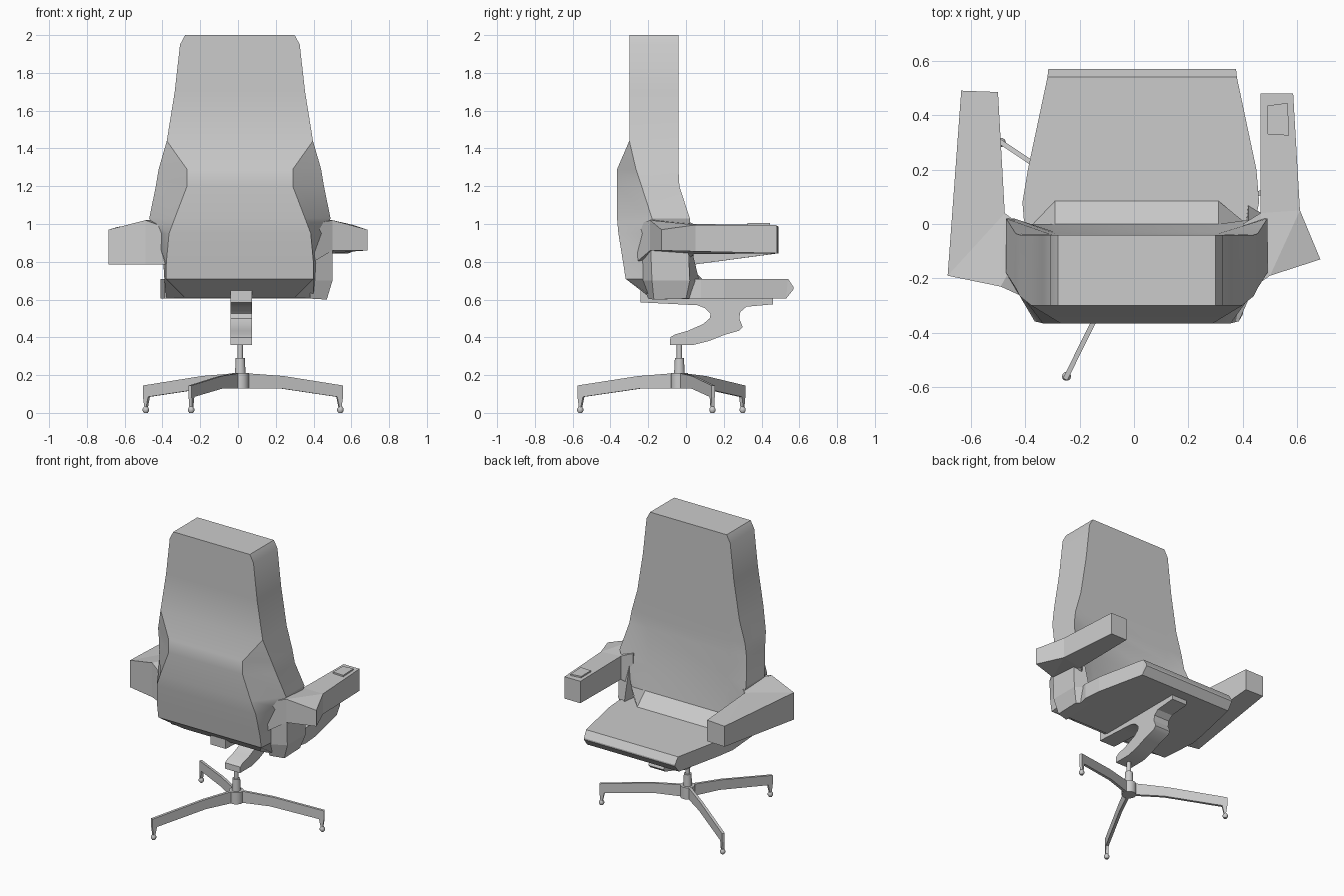
import bpy, bmesh, math
from mathutils import Vector


def make(name, rings, cap=True, smooth=0):
    """Loft equal-length rings of points into a closed solid."""
    bm = bmesh.new()
    vs = [[bm.verts.new(p) for p in r] for r in rings]
    n = len(rings[0])
    for a, b in zip(vs, vs[1:]):
        for i in range(n):
            j = (i + 1) % n
            bm.faces.new((a[i], a[j], b[j], b[i]))
    if cap:
        bm.faces.new(vs[0][::-1])
        bm.faces.new(vs[-1])
    bmesh.ops.remove_doubles(bm, verts=bm.verts, dist=0.0005)
    bmesh.ops.triangulate(bm, faces=[f for f in bm.faces if len(f.verts) > 4])
    bmesh.ops.recalc_face_normals(bm, faces=bm.faces)
    me = bpy.data.meshes.new(name)
    bm.to_mesh(me)
    bm.free()
    ob = bpy.data.objects.new(name, me)
    bpy.context.collection.objects.link(ob)
    if smooth:
        bpy.ops.object.select_all(action='DESELECT')
        bpy.context.view_layer.objects.active = ob
        ob.select_set(True)
        bpy.ops.object.shade_smooth_by_angle(angle=math.radians(smooth))
    return ob


def prism(name, pts):
    """Solid over a plan outline of (x, y, bottom z, top z)."""
    return make(name, [[(x, y, b) for x, y, b, t in pts],
                       [(x, y, t) for x, y, b, t in pts]])


def slab(name, profile, x0, x1):
    """Side profile (y, z) extruded across x."""
    return make(name, [[(x, y, z) for y, z in profile] for x in (x0, x1)], smooth=30)


def turned(name, x, y, rz, sides=16):
    """Turned part from (radius, z) pairs."""
    return make(name, [[(x + r * math.cos(2 * math.pi * i / sides),
                         y + r * math.sin(2 * math.pi * i / sides), z)
                        for i in range(sides)] for r, z in rz], smooth=35)


# Backrest shell: z, half width, rear half width, rear y, side rear y,
# side front y, inner half width, inner y
sections = [
    (2.00, .290, .290, -.300, -.300, -.040, .29, -.040),
    (1.95, .317, .317, -.300, -.300, -.040, .29, -.040),
    (1.70, .345, .345, -.300, -.300, -.040, .30, -.040),
    (1.44, .387, .387, -.300, -.300, -.040, .31, -.040),
    (1.29, .430, .280, -.365, -.265, -.040, .31, -.040),
    (1.20, .445, .280, -.365, -.235, -.035, .31, -.040),
    (1.03, .480, .345, -.365, -.180, .020, .30, -.035),
    (.95, .450, .375, -.358, -.190, .020, .30, -.030),
    (.79, .405, .390, -.332, -.200, .000, .30, .000),
    (.71, .400, .390, -.320, -.200, -.020, .30, .085),
    (.61, .390, .290, -.190, -.170, -.020, .30, .060),
]
rings = []
for z, w, bw, yb, ysb, ysf, fw, yf in sections:
    half = [(bw, yb), (w, ysb), (w, ysf), (fw, yf)]
    rings.append([(.01 + x, y, z) for x, y in half] +
                 [(.01 - x, y, z) for x, y in reversed(half)])
make("backrest", rings, smooth=25)

# Seat cushion with pointed front nose: y, half width, centre x, bottom, top
rings = []
for y0, y1, w, c, lo, hi in [(-.17, -.17, .40, .01, .605, .71), (.08, .08, .435, .025, .605, .71),
                             (.20, .20, .42, .03, .605, .71), (.53, .54, .348, .03, .605, .71),
                             (.57, .57, .345, .03, .655, .665)]:
    rings.append([(c - w, y0, lo), (c + w, y0, lo), (c + w, y1, hi), (c - w, y1, hi)])
make("seat", rings)

# Armrests (the two sides differ)
prism("left_armrest", [(-.685, -.19, .785, .97), (-.635, .49, .845, .985), (-.50, .485, .845, .99),
                       (-.475, .04, .785, 1.0), (-.38, -.03, .785, 1.02),
                       (-.38, -.28, .785, .98), (-.49, -.23, .785, 1.02)])
prism("right_armrest", [(.685, -.13, .86, .97), (.61, .05, .855, .995), (.585, .48, .845, .995),
                        (.465, .48, .845, .995), (.465, .04, .84, 1.0), (.40, 0, .80, 1.02),
                        (.40, -.26, .80, 1.0), (.50, -.19, .86, 1.02)])
prism("armrest_panel", [(x, y, .98, 1.005) for x, y in
                        [(.49, .33), (.57, .325), (.565, .445), (.49, .435)]])
# Upright joining the right armrest to the seat
make("right_arm_support", [
    [(.38, -.20, .605), (.47, -.17, .60), (.47, 0, .605), (.40, .05, .605)],
    [(.38, -.24, .70), (.50, -.18, .70), (.50, .02, .70), (.42, .07, .70)],
    [(.38, -.26, .95), (.50, -.19, .95), (.50, .01, .95), (.42, .01, .95)]])

# S-shaped spring bracket under the seat
slab("seat_bracket", [(-.24, .70), (-.24, .585), (-.04, .575), (.06, .57), (.10, .555), (.13, .525),
                      (.125, .50), (.09, .47), (.01, .435), (-.06, .415), (-.083, .40), (-.085, .36),
                      (.04, .36), (.12, .38), (.20, .412), (.28, .435), (.30, .455), (.282, .50),
                      (.288, .535), (.32, .562), (.46, .575), (.46, .615), (-.17, .615), (-.17, .70)],
     -.04, .075)

# Swivel column and hub
HX, HY = .012, -.035
turned("column", HX, HY, [(.014, .28), (.014, .37)])
turned("hub", HX, HY, [(.045, .13), (.045, .21), (.028, .21), (.024, .29)])

# Three legs with small feet
for k, (tx, ty) in enumerate([(-.248, -.56), (-.488, .30), (.542, .14)], 1):
    d = Vector((tx - HX, ty - HY))
    r = d.length
    d.normalize()
    s = Vector((-d.y, d.x)) * .009
    prof = [(.03, .21), (.24, .195), (r + .012, .145), (r + .012, .085), (r + .004, .03),
            (r - .008, .03), (r - .02, .085), (.22, .13), (.03, .13)]
    make(f"leg_{k}", [[(HX + d.x * u + s.x * e, HY + d.y * u + s.y * e, z) for u, z in prof]
                      for e in (-1, 1)])
    turned(f"foot_{k}", tx, ty, [(.010, 0), (.017, .01), (.017, .022), (.009, .034)], 10)
